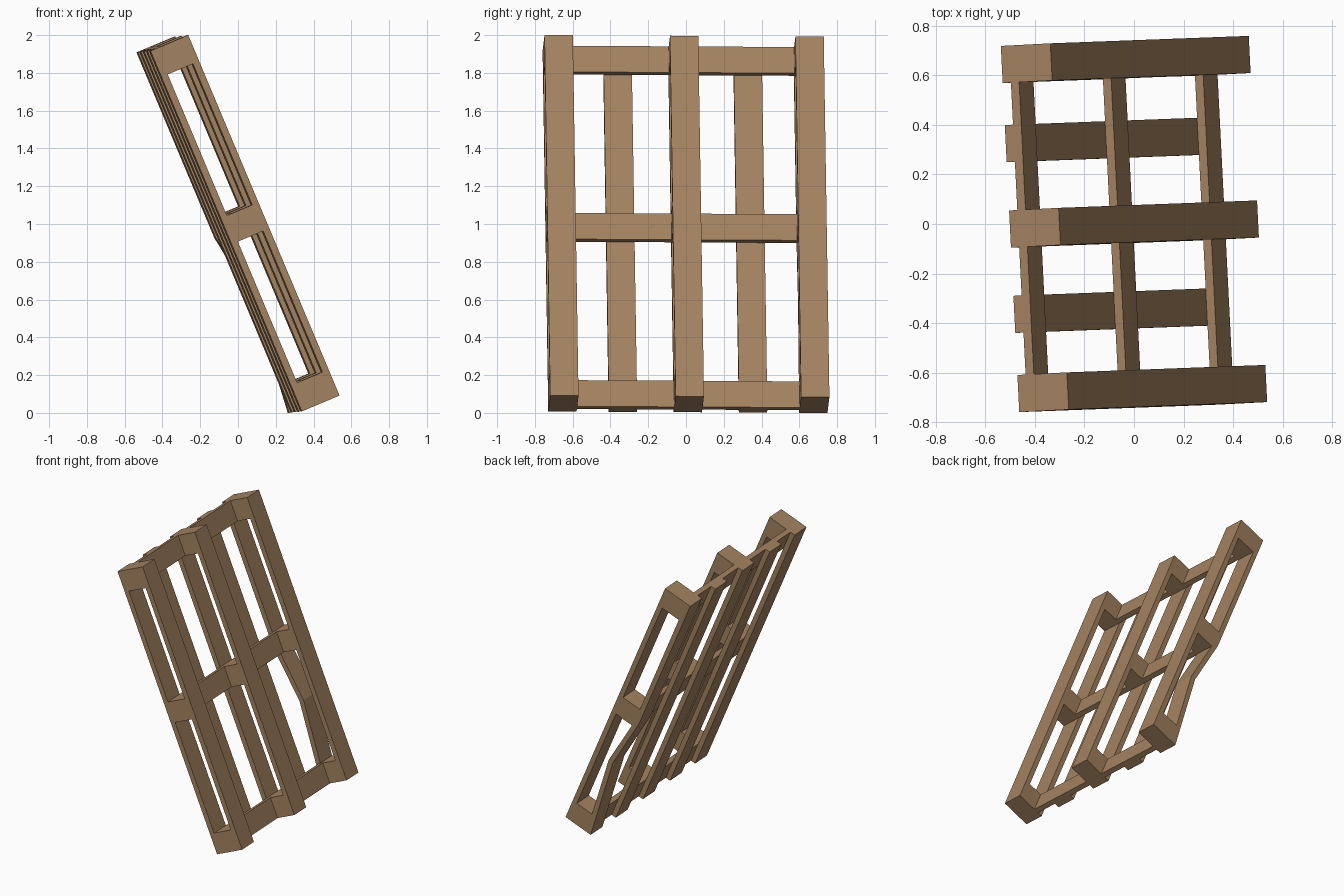
import bpy, bmesh
from mathutils import Matrix, Vector

if "Cube" in bpy.data.objects:
    bpy.data.objects.remove(bpy.data.objects["Cube"])

# Local pallet axes: x = down the slope, y = width, z = outward normal (runner side)
down = Vector((0.387, 0.0145, -0.922)).normalized()
wide = Vector((-0.05, 0.998, -0.006))
wide = (wide - down * wide.dot(down)).normalized()
normal = down.cross(wide)
POSE = Matrix((down, wide, normal)).transposed().to_4x4()
POSE.translation = (0, 0, 1.0)

LENGTH, WIDTH, BOARD, THICK, BLOCK = 2.07, 1.48, 0.15, 0.036, 0.109
BACK = -(3 * THICK + BLOCK) / 2          # outer face of the deck
END = LENGTH / 2

wood = bpy.data.materials.new("brown_wood")
wood.diffuse_color = (0.37, 0.225, 0.117, 1)
wood.use_nodes = True
wood.node_tree.nodes["Principled BSDF"].inputs["Base Color"].default_value = wood.diffuse_color


def plank(name, path, y, width, thick):
    """Board following (x, z) points of its lower face, swept across its width."""
    outline = path + [(x, z + thick) for x, z in reversed(path)]
    bm = bmesh.new()
    a = [bm.verts.new((x, y - width / 2, z)) for x, z in outline]
    b = [bm.verts.new((x, y + width / 2, z)) for x, z in outline]
    n, h = len(outline), len(path)
    for i in range(n):
        j = (i + 1) % n
        bm.faces.new((a[i], a[j], b[j], b[i]))
    for i in range(h - 1):
        for s in (a, b):
            bm.faces.new((s[i], s[i + 1], s[n - 2 - i], s[n - 1 - i]))
    bmesh.ops.recalc_face_normals(bm, faces=bm.faces)
    mesh = bpy.data.meshes.new(name)
    bm.to_mesh(mesh)
    bm.free()
    mesh.materials.append(wood)
    obj = bpy.data.objects.new(name, mesh)
    bpy.context.collection.objects.link(obj)
    obj.matrix_world = POSE


def straight(x0, x1, z):
    return [(x0, z), (x1, z)]


rows = (-END + BOARD / 2, 0, END - BOARD / 2)
cols = (-(WIDTH - BOARD) / 2, 0, (WIDTH - BOARD) / 2)

# Deck boards, four straight and one bent inward below the middle
for y in (cols[0], -0.345, 0, 0.345):
    plank("deck_board", straight(-END, END, BACK), y, BOARD, THICK)
plank("bent_deck_board",
      [(-END, BACK), (0.03, BACK), (0.43, BACK + 0.06), (END, BACK)],
      cols[2], BOARD, THICK)

# Cross boards under the deck, and the spacer blocks
for x in rows:
    x0, x1 = x - BOARD / 2, x + BOARD / 2
    plank("cross_board", straight(x0, x1, BACK + THICK), 0, WIDTH, THICK)
    for y in cols:
        plank("spacer_block", straight(x0, x1, BACK + 2 * THICK), y, BOARD, BLOCK)

# Runners along the bottom of the pallet
for y in cols:
    plank("runner_board", straight(-END, END, BACK + 2 * THICK + BLOCK), y, BOARD, THICK)
